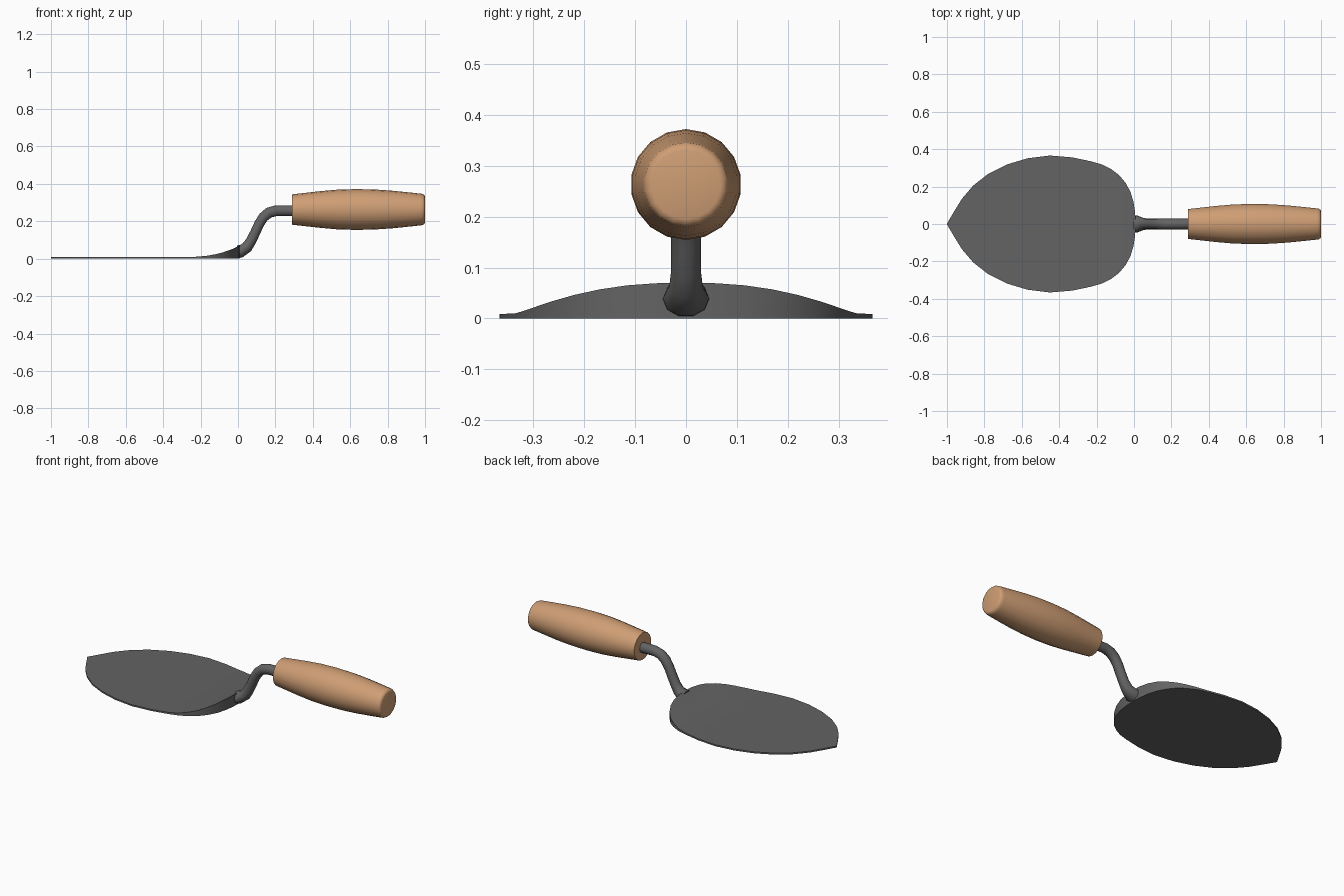
import bpy, bmesh, math
from mathutils import Vector

if "Cube" in bpy.data.objects:
    bpy.data.objects.remove(bpy.data.objects["Cube"])


def material(name, rgb):
    m = bpy.data.materials.new(name)
    m.diffuse_color = (*rgb, 1)
    m.use_nodes = True
    m.node_tree.nodes["Principled BSDF"].inputs["Base Color"].default_value = m.diffuse_color
    return m


steel = material("dark steel", (0.125, 0.125, 0.125))
wood = material("warm wood", (0.62, 0.34, 0.175))


def finish(name, bm, mat, angle):
    bmesh.ops.recalc_face_normals(bm, faces=bm.faces)
    me = bpy.data.meshes.new(name)
    bm.to_mesh(me)
    bm.free()
    ob = bpy.data.objects.new(name, me)
    bpy.context.collection.objects.link(ob)
    me.materials.append(mat)
    bpy.ops.object.select_all(action='DESELECT')
    ob.select_set(True)
    bpy.context.view_layer.objects.active = ob
    bpy.ops.object.shade_smooth_by_angle(angle=math.radians(angle))
    return ob


def loft(rings):
    """Skin a list of closed rings and cap both ends."""
    bm = bmesh.new()
    rows = [[bm.verts.new(p) for p in ring] for ring in rings]
    n = len(rows[0])
    for a, b in zip(rows, rows[1:]):
        for i in range(n):
            j = (i + 1) % n
            bm.faces.new((a[i], a[j], b[j], b[i]))
    bm.faces.new(rows[0])
    bm.faces.new(rows[-1])
    return bm


# Blade: leaf outline as (x, half width, top height), wedge rising at the heel
outline = [(-1, 0.002, .009), (-.96, .07, .009), (-.92, .135, .009), (-.86, .205, .009),
           (-.78, .268, .009), (-.68, .318, .009), (-.57, .351, .009),
           (-.45, .366, .009), (-.33, .356, .009), (-.23, .335, .010),
           (-.17, .318, .015), (-.12, .292, .024), (-.08, .262, .034),
           (-.045, .22, .046), (-.018, .17, .057), (-.002, .115, .065),
           (.006, .06, .069), (.008, .02, .070)]
blade = loft([[(x, -w, 0), (x, w, 0), (x, w, h), (x, -w, h)] for x, w, h in outline])
finish("blade", blade, steel, 35)

# Shank: swan-neck rod, flared where it meets the blade (x, z, ry, rz)
path = [(-.005, .037, .046, .036), (.018, .040, .045, .036), (.048, .062, .033, .032),
        (.07, .095, .029, .029), (.092, .140, .029, .028), (.114, .188, .029, .028),
        (.136, .222, .029, .029), (.165, .246, .029, .030), (.205, .257, .029, .030),
        (.25, .257, .029, .030), (.31, .256, .029, .030)]
rings = []
for i, (x, z, ry, rz) in enumerate(path):
    a, b = path[max(i - 1, 0)], path[min(i + 1, len(path) - 1)]
    t = Vector((b[0] - a[0], 0, b[1] - a[1])).normalized()
    if i < 2:
        t = Vector((1, 0, 0.15 * i)).normalized()
    up = Vector((-t.z, 0, t.x))
    ring = []
    for k in range(10):
        ang = math.tau * k / 10
        p = Vector((x, 0, z)) + up * rz * math.sin(ang)
        p.y = ry * math.cos(ang)
        p.z = max(p.z, 0)
        ring.append(p)
    rings.append(ring)
finish("shank", loft(rings), steel, 60)

# Handle: turned barrel with a rounded butt (x, radius)
profile = [(.288, .081), (.36, .089), (.44, .098), (.53, .106), (.63, .109),
           (.73, .107), (.82, .101), (.90, .093), (.975, .085), (.988, .083),
           (.997, .077), (1.0, .068)]
N = 18
handle = loft([[(x, r * math.sin(math.tau * k / N), .263 + r * math.cos(math.tau * k / N))
                for k in range(N)] for x, r in profile])
finish("handle", handle, wood, 50)
